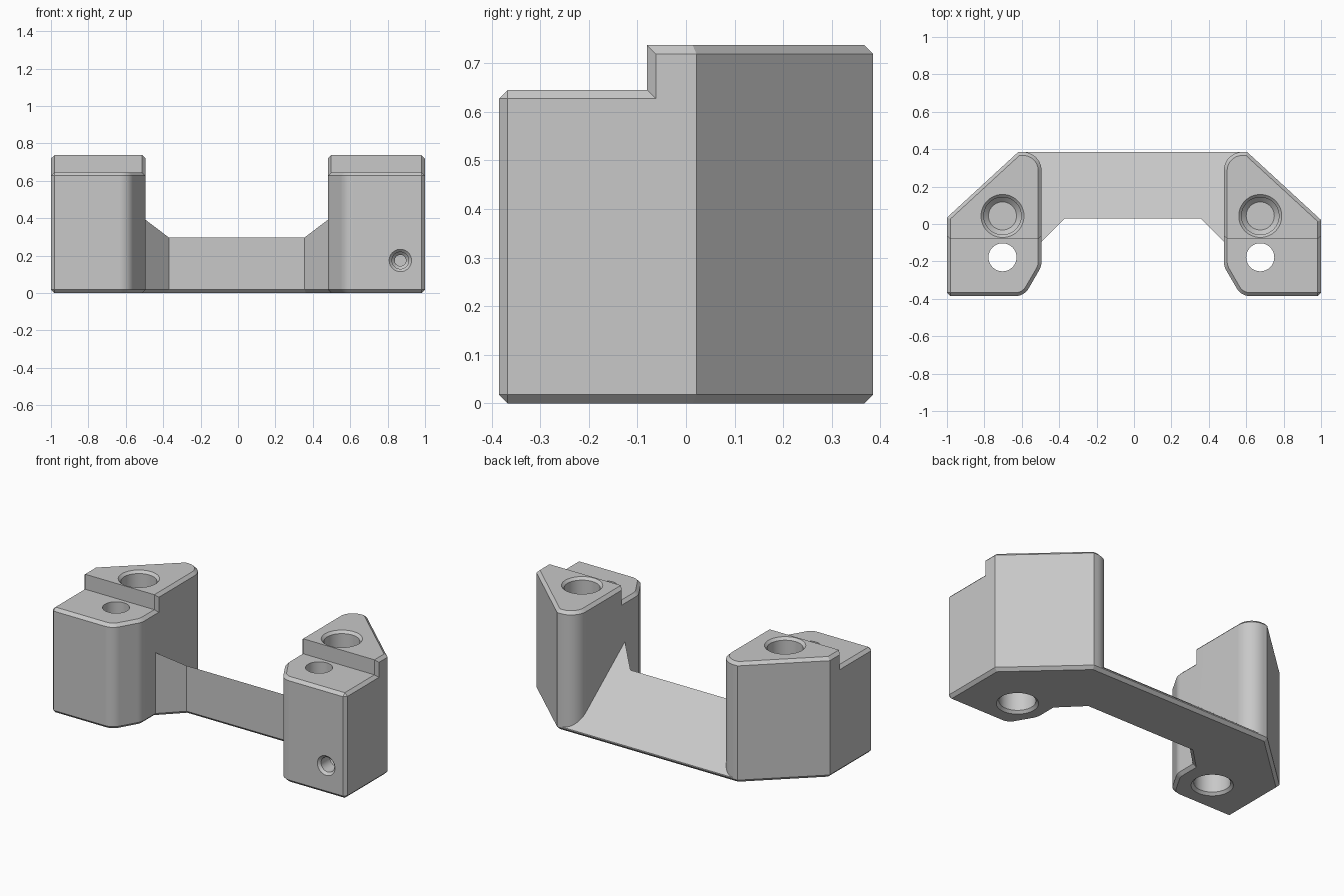
import bpy, bmesh
from math import pi, sin, cos
from mathutils import Matrix, Vector

cube = bpy.data.objects.get("Cube")
if cube:
    bpy.data.objects.remove(cube, do_unlink=True)

HEIGHT, LOW, STEP_Y = 0.737, 0.645, -0.08
FRONT, BACK, CHAMFER = -0.385, 0.385, 0.018
MID = -0.007  # symmetry line of the inner shapes

grey = bpy.data.materials.new("plain grey")
grey.use_nodes = True
grey.diffuse_color = (0.58, 0.58, 0.58, 1)
grey.node_tree.nodes["Principled BSDF"].inputs["Base Color"].default_value = (0.58, 0.58, 0.58, 1)


def make_object(name, bm):
    bmesh.ops.recalc_face_normals(bm, faces=bm.faces)
    mesh = bpy.data.meshes.new(name)
    bm.to_mesh(mesh)
    bm.free()
    mesh.materials.append(grey)
    obj = bpy.data.objects.new(name, mesh)
    bpy.context.collection.objects.link(obj)
    return obj


def combine(obj, other, operation):
    """Apply a boolean and discard the second object."""
    mod = obj.modifiers.new("combine", 'BOOLEAN')
    mod.operation, mod.solver, mod.object = operation, 'EXACT', other
    bpy.context.view_layer.objects.active = obj
    bpy.ops.object.modifier_apply(modifier=mod.name)
    bpy.data.objects.remove(other, do_unlink=True)


def fillet(corners, steps=10):
    """Outline from (x, y, radius) corners, rounding those with a radius."""
    points = []
    for i, (x, y, radius) in enumerate(corners):
        here = Vector((x, y))
        if not radius:
            points.append(here)
            continue
        a = (Vector(corners[i - 1][:2]) - here).normalized()
        b = (Vector(corners[(i + 1) % len(corners)][:2]) - here).normalized()
        half = a.angle(b) / 2
        bisector = (a + b).normalized()
        across = (a - b).normalized()
        centre = here + bisector * radius / sin(half)
        sweep = pi / 2 - half
        for k in range(steps + 1):
            t = sweep * (1 - 2 * k / steps)
            points.append(centre - bisector * radius * cos(t) + across * radius * sin(t))
    return points


def prism(outline, top):
    """Extrude an outline from the ground to the height top(y)."""
    bm = bmesh.new()
    low = [bm.verts.new((p[0], p[1], 0)) for p in outline]
    high = [bm.verts.new((p[0], p[1], top(p[1]))) for p in outline]
    bm.faces.new(low)
    bm.faces.new(high)
    for i in range(len(low)):
        bm.faces.new((low[i - 1], low[i], high[i], high[i - 1]))
    bmesh.ops.recalc_face_normals(bm, faces=bm.faces)
    return bm


def chamfer(bm, rule):
    edges = [e for e in bm.edges if rule(e)]
    bmesh.ops.bevel(bm, geom=edges, offset=CHAMFER, offset_type='OFFSET',
                    segments=1, profile=0.5, affect='EDGES')


def round_cutter(profile, place, sides=48):
    """Solid of revolution from (radius, height) rings."""
    bm = bmesh.new()
    rings = [[bm.verts.new((r * cos(2 * pi * i / sides), r * sin(2 * pi * i / sides), z))
              for i in range(sides)] for r, z in profile]
    for a, b in zip(rings, rings[1:]):
        for i in range(sides):
            bm.faces.new((a[i - 1], a[i], b[i], b[i - 1]))
    bm.faces.new(rings[0])
    bm.faces.new(rings[-1])
    bm.transform(place)
    cutter = make_object("hole_cutter", bm)
    cutter.hide_render = True
    return cutter


def is_cap(face):
    c = face.calc_center_median()
    return abs(face.normal.z) > 0.9 or (face.normal.y < -0.9 and abs(c.y - STEP_Y) < 0.02)


def tower(name, side):
    """Stepped end block; side is -1 or 1."""
    outer = 1 - side * MID
    side_y = BACK - (outer - 0.612) * 0.92
    corners = [(outer, FRONT, 0), (outer, side_y, 0), (0.612, BACK, 0),
               (0.487, BACK, 0.1), (0.487, -0.225, 0.1), (0.58, FRONT, 0.08)]
    outline = [(MID + side * p[0], p[1]) for p in fillet(corners)]
    obj = make_object(name, prism(outline, lambda y: HEIGHT))

    # lower front shelf
    bm = bmesh.new()
    bmesh.ops.create_cube(bm, size=1)
    bm.transform(Matrix.Translation((side * 0.75, STEP_Y - 0.5, LOW + 0.5)))
    combine(obj, make_object("shelf_cutter", bm), 'DIFFERENCE')

    # chamfer the rims and the outer front corner
    def rim(e):
        caps = sum(is_cap(f) for f in e.link_faces)
        corner = all(abs(v.co.x - side) < 0.002 and abs(v.co.y - FRONT) < 0.002 for v in e.verts)
        return caps == 1 or corner

    bm = bmesh.new()
    bm.from_mesh(obj.data)
    bmesh.ops.remove_doubles(bm, verts=bm.verts, dist=0.0001)
    bm.normal_update()
    chamfer(bm, rim)
    bm.to_mesh(obj.data)
    bm.free()
    return obj


# sloped bridge, its ends buried in the towers
half = [(0.603, BACK), (0.68, 0.2), (0.62, -0.225), (0.363, 0.03)]
outline = [(MID + x, y) for x, y in half] + [(MID - x, y) for x, y in reversed(half)]
bm = prism(outline, lambda y: 0.297 - 0.765 * (y - 0.03))
chamfer(bm, lambda e: all(v.co.z < 0.001 for v in e.verts))
body = make_object("bracket_body", bm)

for name, side in (("left_tower", 1), ("right_tower", -1)):
    combine(body, tower(name, side), 'UNION')

# round holes: blind pocket on top, counterbored through hole in the shelf
pocket = [(0.145, HEIGHT + 0.03), (0.1, HEIGHT - 0.015), (0.1, 0.35), (0.075, 0.325)]
bolt = [(0.145, -0.03), (0.1, 0.015), (0.1, 0.35), (0.075, 0.35), (0.075, 0.9)]
for x in (-0.703, 0.675):
    combine(body, round_cutter(pocket, Matrix.Translation((x, 0.043, 0))), 'DIFFERENCE')
    combine(body, round_cutter(bolt, Matrix.Translation((x, -0.178, 0))), 'DIFFERENCE')

# small screw hole in the front of the left tower
screw = [(0.08, -0.02), (0.045, 0.015), (0.045, 0.1), (0.03, 0.115), (0.03, 0.2)]
place = Matrix.Translation((0.868, FRONT, 0.174)) @ Matrix.Rotation(-pi / 2, 4, 'X')
combine(body, round_cutter(screw, place, 32), 'DIFFERENCE')

# smooth rounds, flat walls
bpy.ops.object.select_all(action='DESELECT')
body.select_set(True)
bpy.context.view_layer.objects.active = body
bpy.ops.object.shade_smooth_by_angle(angle=0.4)
weighted = body.modifiers.new("flat_walls", 'WEIGHTED_NORMAL')
weighted.keep_sharp = True
